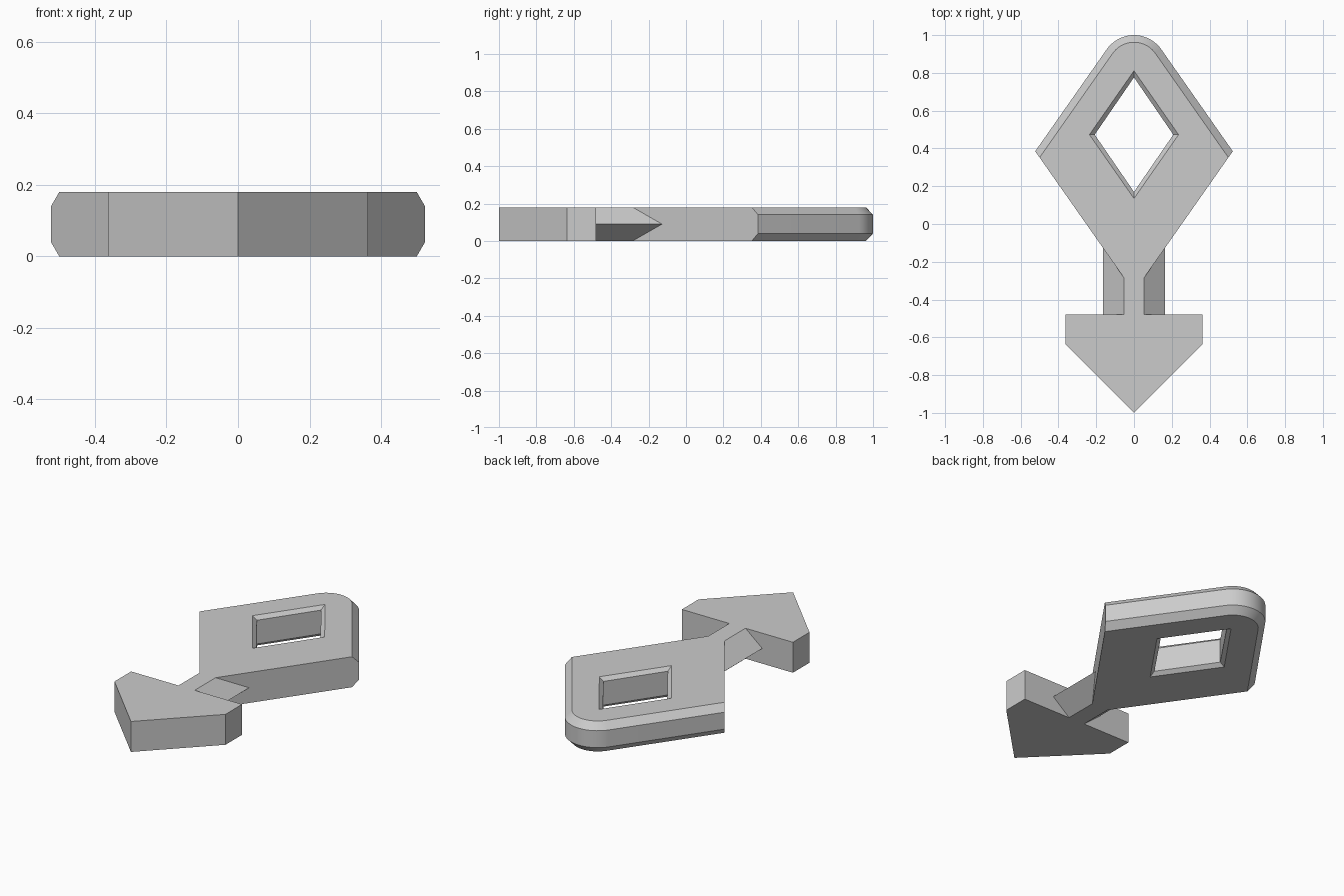
import bpy
import bmesh
from math import atan2, cos, sin, radians
from mathutils import Vector

default_cube = bpy.data.objects.get("Cube")
if default_cube:
    bpy.data.objects.remove(default_cube, do_unlink=True)

THICK = 0.18
NECK = 0.053      # half width of the neck at its flat faces
NECK_MID = 0.163  # half width of the neck at its ridge
NECK_Y = -0.285
HEAD_Y = -0.48

grey = bpy.data.materials.new("plain grey")
grey.use_nodes = True
grey.diffuse_color = (0.6, 0.6, 0.6, 1)
grey.node_tree.nodes["Principled BSDF"].inputs["Base Color"].default_value = (0.6, 0.6, 0.6, 1)


def add_object(name, bm):
    bmesh.ops.recalc_face_normals(bm, faces=bm.faces)
    mesh = bpy.data.meshes.new(name)
    bm.to_mesh(mesh)
    bm.free()
    mesh.materials.append(grey)
    obj = bpy.data.objects.new(name, mesh)
    bpy.context.collection.objects.link(obj)
    return obj


def loft(bm, rings):
    """Join equal closed rings of points with quads; return the vertex rings."""
    loops = [[bm.verts.new(p) for p in ring] for ring in rings]
    for a, b in zip(loops, loops[1:]):
        for i in range(len(a)):
            j = (i + 1) % len(a)
            bm.faces.new((a[i], a[j], b[j], b[i]))
    return loops


def layers(outline, chamfer, drop):
    """Stack an outline, chamfered by the same amount at top and bottom."""
    levels = ((0, chamfer), (drop, 0), (THICK - drop, 0), (THICK, chamfer))
    return [[(x, y, z) for x, y in outline(c)] for z, c in levels]


# Diamond body: rounded far end, chamfered on its upper two sides only
corner = Vector((0.523, 0.385))
lower_dir = (corner - Vector((NECK, NECK_Y))).normalized()
normal = Vector((lower_dir.y, lower_dir.x))  # of the upper right side
arc_y = (1 - corner.dot(normal)) / (1 - normal.y)
arc_r = 1 - arc_y


def body_outline(inset):
    side = corner - lower_dir * (inset / lower_dir.dot(normal))
    start = atan2(normal.y, normal.x)
    steps = 20
    angles = [start + (radians(180) - 2 * start) * i / steps for i in range(steps + 1)]
    r = arc_r - inset
    arc = [(r * cos(a), arc_y + r * sin(a)) for a in angles]
    return [(-NECK, NECK_Y), (NECK, NECK_Y), tuple(side), *arc, (-side.x, side.y)]


def hole_outline(widen):
    # Walls stay parallel while the rim opens out
    w, h = 0.208 + widen * 1.4, 0.303 + widen * 1.75
    return [(0, 0.473 - h), (w, 0.473), (0, 0.473 + h), (-w, 0.473)]


bm = bmesh.new()
outer = loft(bm, layers(body_outline, 0.038, 0.04))
hole = loft(bm, layers(hole_outline, 0.02, 0.02))
for level in (0, -1):
    edges = []
    for ring in (outer[level], hole[level]):
        edges += [bm.edges.get((v, ring[i - 1])) for i, v in enumerate(ring)]
    bmesh.ops.triangle_fill(bm, edges=edges, use_beauty=True)
body = add_object("diamond_body", bm)
bpy.ops.object.select_all(action="DESELECT")
body.select_set(True)
bpy.context.view_layer.objects.active = body
bpy.ops.object.shade_smooth_by_angle(angle=radians(30))

# Neck: six-sided bar that meets the slanted lower sides of the body
section = [(-NECK, 0), (NECK, 0), (NECK_MID, THICK / 2),
           (NECK, THICK), (-NECK, THICK), (-NECK_MID, THICK / 2)]
slope = lower_dir.y / lower_dir.x
bm = bmesh.new()
loft(bm, [[(x, HEAD_Y, z) for x, z in section],
          [(x, NECK_Y + (abs(x) - NECK) * slope, z) for x, z in section]])
add_object("neck", bm)

# Arrow head: flat plate with a pointed front
head = [(0, -1), (0.363, -0.635), (0.363, HEAD_Y), (-0.363, HEAD_Y), (-0.363, -0.635)]
bm = bmesh.new()
bottom, top = loft(bm, [[(x, y, z) for x, y in head] for z in (0, THICK)])
bm.faces.new(bottom)
bm.faces.new(top)
add_object("arrow_head", bm)
